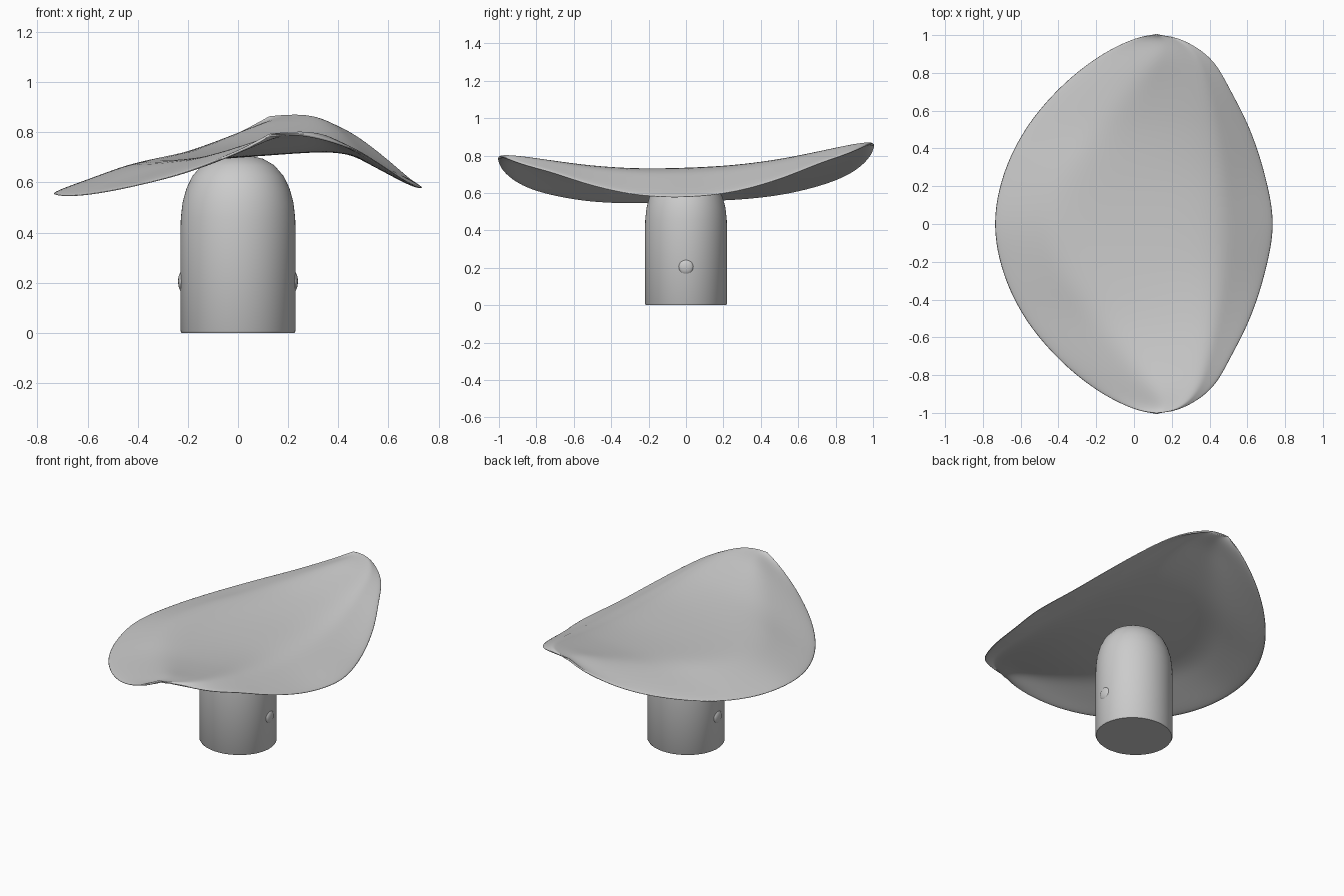
import bpy, bmesh, math
from mathutils import Matrix

old = bpy.data.objects.get("Cube")
if old:
    bpy.data.objects.remove(old, do_unlink=True)

grey = bpy.data.materials.new("light grey")
grey.use_nodes = True
colour = (0.6, 0.6, 0.6, 1)
grey.diffuse_color = colour
grey.node_tree.nodes["Principled BSDF"].inputs["Base Color"].default_value = colour


def finish(bm, name, angle=50):
    mesh = bpy.data.meshes.new(name)
    bm.to_mesh(mesh)
    bm.free()
    mesh.materials.append(grey)
    obj = bpy.data.objects.new(name, mesh)
    bpy.context.collection.objects.link(obj)
    bpy.ops.object.select_all(action="DESELECT")
    obj.select_set(True)
    bpy.context.view_layer.objects.active = obj
    bpy.ops.object.shade_smooth_by_angle(angle=math.radians(angle))
    return obj


def sample(table, t):
    """Smooth curve through evenly spaced values, mirrored at its start."""
    i = min(int(t), len(table) - 2)
    f = t - i
    a, b, c = table[abs(i - 1)], table[i], table[i + 1]
    d = table[i + 2] if i + 2 < len(table) else 2 * c - b
    return b + 0.5 * f * (c - a + f * (2*a - 5*b + 4*c - d + f * (3*(b - c) + d - a)))


# Sheet: rim and ridge lines from the middle to a tip, as (x values, z values)
LINES = [
    ([-.745, -.70, -.585, -.415, -.225, -.04, .11], [.56, .558, .575, .615, .67, .745, .82]),
    ([-.40, -.33, -.17, -.02, .10, .15, .12], [.685, .695, .72, .765, .81, .825, .83]),
    ([.42, .42, .40, .37, .33, .25, .13], [.745, .75, .772, .803, .828, .838, .83]),
    ([.745, .70, .62, .515, .42, .28, .14], [.58, .60, .66, .735, .785, .825, .83]),
]
STEPS = 3
HALF = 14
bm = bmesh.new()
rows = []
for r in range(-HALF, HALF + 1):
    t = abs(r) / HALF * 6
    y = math.sin(r / HALF * math.pi / 2)
    pts = [(sample(xs, t), sample(zs, t) + 0.035 * y) for xs, zs in LINES]
    row = []
    for (x0, z0), (x1, z1) in zip(pts, pts[1:]):
        for k in range(STEPS):
            f = k / STEPS
            row.append(bm.verts.new((x0 + (x1 - x0) * f, y, z0 + (z1 - z0) * f)))
    row.append(bm.verts.new((pts[-1][0], y, pts[-1][1])))
    rows.append(row)
for lo, hi in zip(rows, rows[1:]):
    for j in range(len(lo) - 1):
        bm.faces.new((lo[j], lo[j + 1], hi[j + 1], hi[j]))
sheet = finish(bm, "curved_top_sheet", 60)
solid = sheet.modifiers.new("thickness", "SOLIDIFY")
solid.thickness = 0.012
solid.offset = -1
sub = sheet.modifiers.new("smooth", "SUBSURF")
sub.levels = sub.render_levels = 2

# Post: domed elliptical column, spun from a profile
profile = [(0, 0), (.225, 0), (.23, .008), (.23, .40), (.228, .46), (.221, .52), (.206, .575),
           (.182, .625), (.145, .668), (.10, .694), (.05, .706), (0, .71)]
bm = bmesh.new()
verts = [bm.verts.new((r, 0, z)) for r, z in profile]
edges = [bm.edges.new(pair) for pair in zip(verts, verts[1:])]
bmesh.ops.spin(bm, geom=verts + edges, cent=(0, 0, 0), axis=(0, 0, 1),
               angle=2 * math.pi, steps=64, use_duplicate=False)
bmesh.ops.remove_doubles(bm, verts=bm.verts, dist=0.0005)
bmesh.ops.scale(bm, vec=(1, 0.955, 1), verts=bm.verts)
bmesh.ops.recalc_face_normals(bm, faces=bm.faces)
finish(bm, "domed_post")

# Small round bumps on both sides of the post
for side, label in ((1, "left"), (-1, "right")):
    bm = bmesh.new()
    place = Matrix.Translation((side * 0.223, 0, 0.205)) @ Matrix.Diagonal((0.016, 0.04, 0.04, 1))
    bmesh.ops.create_uvsphere(bm, u_segments=24, v_segments=12, radius=1, matrix=place)
    finish(bm, label + "_bump", 80)
